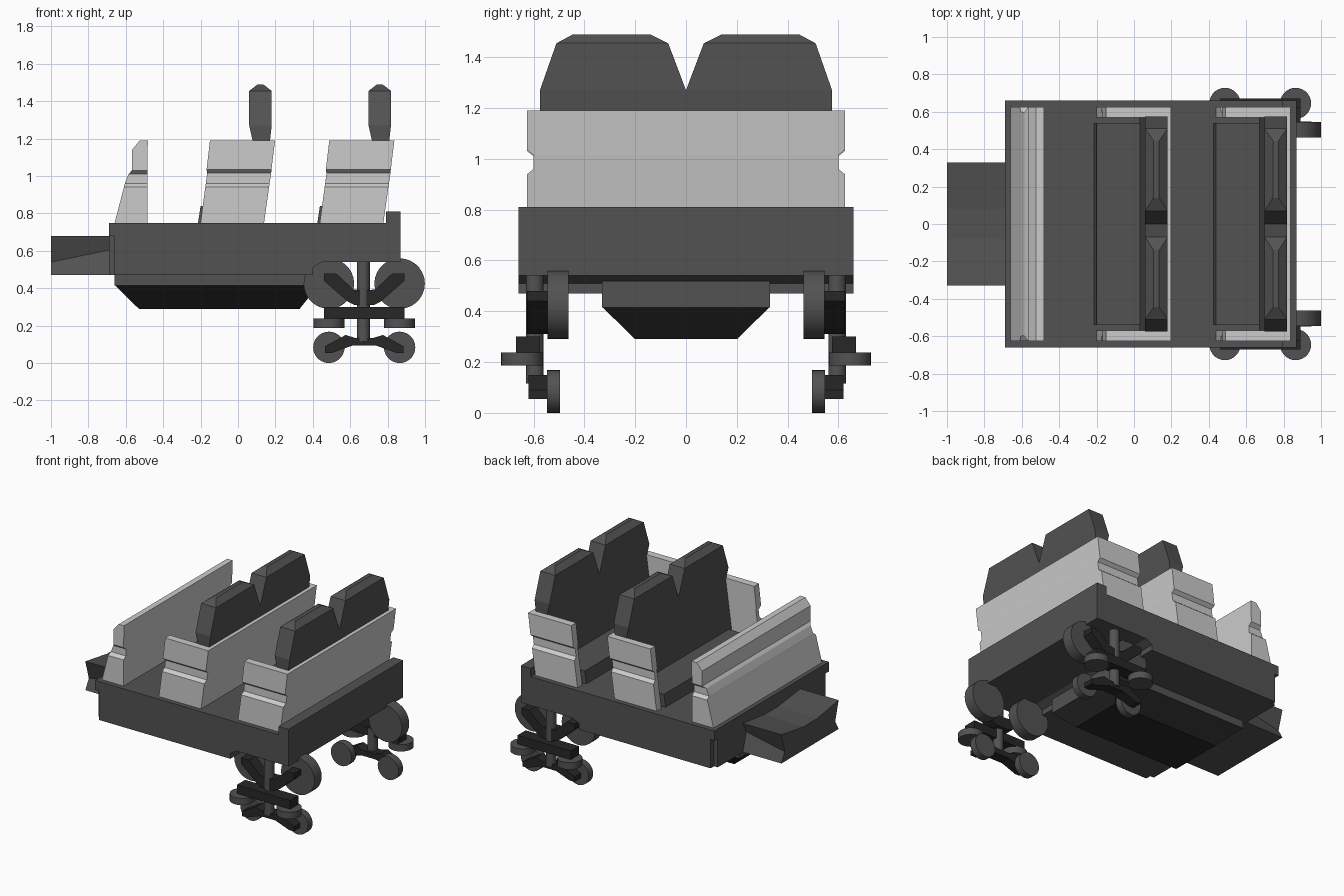
import bpy, bmesh, math
from mathutils import Matrix

if "Cube" in bpy.data.objects:
    bpy.data.objects.remove(bpy.data.objects["Cube"])


def material(name, v):
    m = bpy.data.materials.new(name)
    m.diffuse_color = (v, v, v, 1)
    m.use_nodes = True
    m.node_tree.nodes["Principled BSDF"].inputs["Base Color"].default_value = m.diffuse_color
    return m


LIGHT = material("light_grey", 0.6)
DARK = material("dark_grey", 0.085)
BLACK = material("near_black", 0.02)


def finish(name, bm, mat):
    bmesh.ops.recalc_face_normals(bm, faces=bm.faces)
    me = bpy.data.meshes.new(name)
    bm.to_mesh(me)
    bm.free()
    ob = bpy.data.objects.new(name, me)
    bpy.context.collection.objects.link(ob)
    me.materials.append(mat)
    return ob


def skin(name, rings, mat):
    """Closed solid through rings with equal point counts."""
    bm = bmesh.new()
    vs = [[bm.verts.new(p) for p in r] for r in rings]
    n = len(vs[0])
    for a, b in zip(vs, vs[1:]):
        for i in range(n):
            j = (i + 1) % n
            bm.faces.new((a[i], a[j], b[j], b[i]))
    bm.faces.new(vs[0])
    bm.faces.new(vs[-1])
    return finish(name, bm, mat)


def stack(name, secs, mat):
    """Solid from stacked rectangles (z, x0, x1, y0, y1)."""
    return skin(name, [[(a, c, z), (b, c, z), (b, d, z), (a, d, z)]
                       for z, a, b, c, d in secs], mat)


def prism(name, pts, y0, y1, mat):
    """Side profile in x, z pushed along y."""
    return skin(name, [[(x, y, z) for x, z in pts] for y in (y0, y1)], mat)


def cylinder(name, loc, r, depth, axis, mat):
    bm = bmesh.new()
    bmesh.ops.create_cone(bm, cap_ends=True, segments=28, radius1=r, radius2=r, depth=depth)
    rot = Matrix.Rotation(math.pi / 2, 4, 'X') if axis == 'Y' else Matrix()
    bm.transform(Matrix.Translation(loc) @ rot)
    ob = finish(name, bm, mat)
    bpy.ops.object.select_all(action='DESELECT')
    bpy.context.view_layer.objects.active = ob
    ob.select_set(True)
    bpy.ops.object.shade_smooth_by_angle(angle=math.radians(30))


# Chassis with front lip and raised rear edge
prism("chassis", [(-.66, .47), (-.66, .68), (-.69, .68), (-.69, .75), (.79, .75), (.79, .81),
                  (.87, .81), (.87, .54), (.45, .54), (.40, .51), (.40, .47)], -.66, .66, DARK)
stack("front_bumper", [(.47, -.69, -.65, -.62, .62), (.685, -.69, -.65, -.62, .62)], DARK)

# Belly pan with sloped edges
stack("belly_box", [(.415, -.66, .43, -.33, .33), (.52, -.66, .43, -.33, .33)], DARK)
stack("belly_pan", [(.29, -.53, .33, -.20, .20), (.417, -.66, .43, -.33, .33)], BLACK)

# Pinched coupling nose
nose = []
for x, side, top in ((-1.0, .54, .64), (-.66, .61, .65)):
    nose.append([(x, y, z) for y, z in
                 [(-.33, .47), (.33, .47), (.29, side), (.33, .68),
                  (.08, top), (-.08, top), (-.33, .68), (-.29, side)]])
skin("coupling_nose", nose, DARK)

# Front panel, with a groove at its ends
stack("front_panel", [(.74, -.662, -.485, -.625, .625), (.94, -.61, -.485, -.625, .625),
                      (.96, -.605, -.485, -.60, .60), (1.01, -.585, -.485, -.60, .60),
                      (1.03, -.567, -.485, -.625, .625), (1.14, -.567, -.483, -.625, .625),
                      (1.19, -.525, -.482, -.625, .625)], LIGHT)

# Two rows of seats; each level is (z, front x, rear x, half width)
LEVELS = [(.74, -.202, .138, .625), (.94, -.175, .166, .625), (.96, -.172, .169, .60),
          (1.015, -.165, .177, .60), (1.035, -.168, .179, .625), (1.19, -.15, .198, .625)]
for row, dx in (("front", 0), ("rear", .638)):
    stack(row + "_seat_shell_back", [(z, dx + b - .05, dx + b, -w, w)
                                     for z, a, b, w in LEVELS], LIGHT)
    for side, s in (("left", 1), ("right", -1)):
        stack(f"{row}_seat_{side}_arm", [(z, dx + a, dx + b - .02, s * .57, s * w)
                                         for z, a, b, w in LEVELS], LIGHT)
        stack(f"{row}_seat_{side}_headrest",
              [(z, dx + a, dx + b, s * c, s * d) for z, a, b, c, d in
               [(1.18, .08, .17, 0, .575), (1.27, .06, .18, 0, .575),
                (1.455, .06, .18, .07, .51), (1.49, .105, .135, .14, .445)]], DARK)
    stack(row + "_seat_cushion", [(.74, dx - .215, dx + .12, -.54, .54),
                                  (.84, dx - .20, dx + .12, -.54, .54)], DARK)
    stack(row + "_seat_backrest", [(.82, dx + .03, dx + .13, -.572, .572),
                                   (1.19, dx + .08, dx + .17, -.572, .572)], DARK)

# Wheel bogies on both sides
CX = .675


def mirrored(half):
    """Complete a profile about the bogie centre."""
    return [(CX - x, z) for x, z in half] + [(CX + x, z) for x, z in reversed(half)]


for side, s in (("left", 1), ("right", -1)):
    cylinder(side + "_bogie_post", (.67, s * .595, .33), .035, .43, 'Z', DARK)
    prism(side + "_upper_arm", mirrored([(.05, .31), (.09, .33), (.215, .44), (.215, .48),
                                         (.15, .48), (.06, .395), (.03, .39)]),
          s * .54, s * .625, BLACK)
    prism(side + "_middle_bar", mirrored([(.215, .235), (.215, .30)]), s * .575, s * .67, BLACK)
    prism(side + "_lower_arm", mirrored([(.06, .095), (.17, .055), (.21, .055), (.21, .09),
                                         (.10, .15), (.05, .135)]), s * .54, s * .62, BLACK)
    for end, e in (("front", -1), ("rear", 1)):
        x = CX + e * .189
        tag = f"{side}_{end}"
        cylinder(tag + "_road_wheel", (x, s * .504, .425), .135, .083, 'Y', DARK)
        cylinder(tag + "_guide_wheel", (x, s * .645, .212), .083, .05, 'Z', DARK)
        cylinder(tag + "_under_wheel", (x, s * .521, .084), .084, .052, 'Y', DARK)
